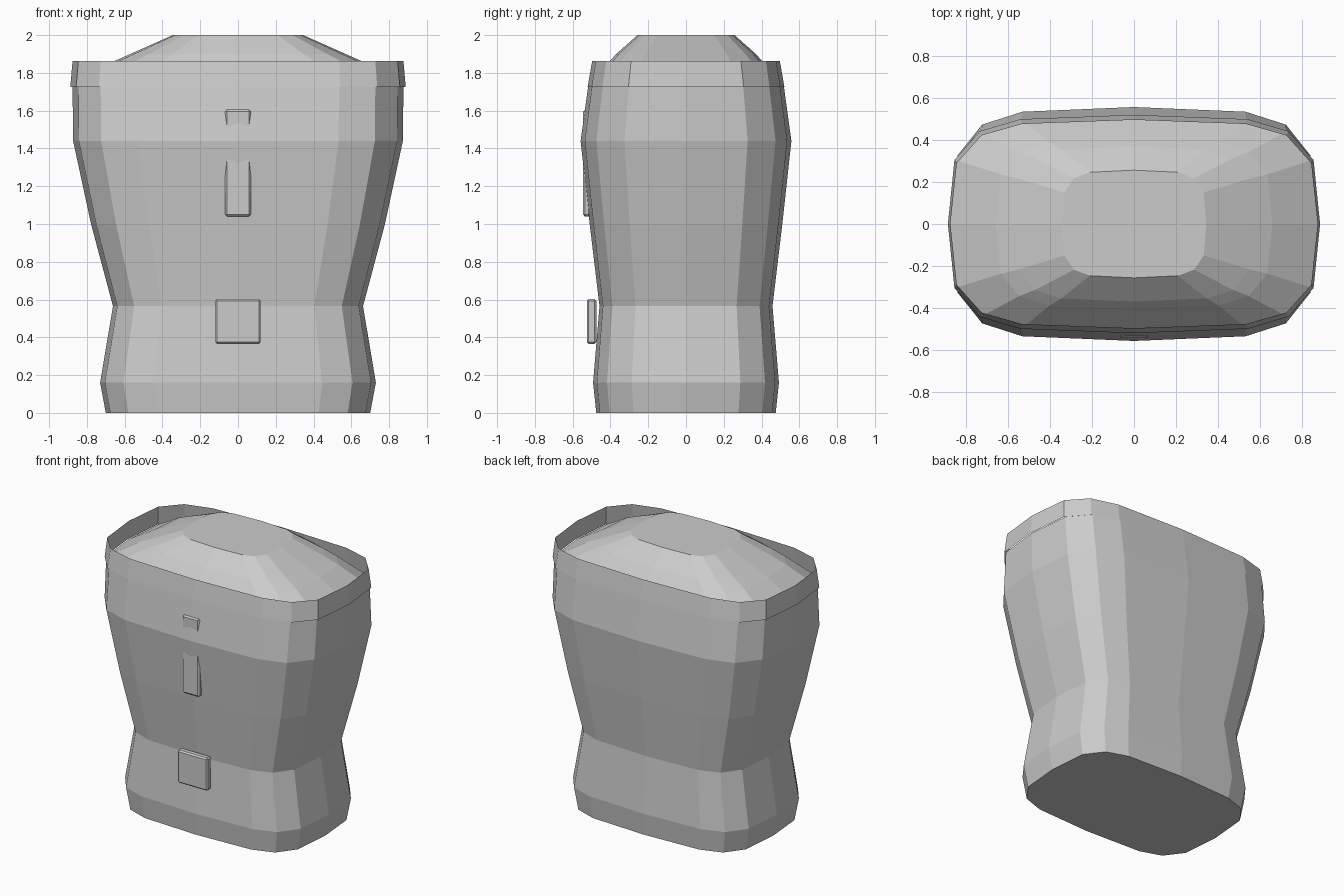
import bpy, bmesh

if "Cube" in bpy.data.objects:
    bpy.data.objects.remove(bpy.data.objects["Cube"])

# One quadrant of the rounded-rectangle cross-section (fractions of half width / half depth)
QUAD = [(1, 0), (0.965, 0.585), (0.83, 0.85), (0.61, 0.96), (0, 1)]


def section(hw, hd, z):
    q = [(x * hw, y * hd) for x, y in QUAD]
    half = q + [(-x, y) for x, y in q[-2::-1]]
    loop = half + [(x, -y) for x, y in half[-2:0:-1]]
    return [(x, y, z) for x, y in loop]


def loft(name, rings, cap_bottom=False, cap_top=False):
    bm = bmesh.new()
    loops = [[bm.verts.new(p) for p in section(*r)] for r in rings]
    n = len(loops[0])
    for a, b in zip(loops, loops[1:]):
        for i in range(n):
            j = (i + 1) % n
            bm.faces.new((a[i], a[j], b[j], b[i]))
    if cap_bottom:
        bm.faces.new(loops[0][::-1])
    if cap_top:
        bm.faces.new(loops[-1])
    mesh = bpy.data.meshes.new(name)
    bm.to_mesh(mesh)
    bm.free()
    ob = bpy.data.objects.new(name, mesh)
    bpy.context.collection.objects.link(ob)
    return ob


def plate(name, lo, hi, bevel):
    bpy.ops.mesh.primitive_cube_add(
        size=1, location=[(a + b) / 2 for a, b in zip(lo, hi)])
    ob = bpy.context.object
    ob.name = name
    ob.scale = [b - a for a, b in zip(lo, hi)]
    bpy.ops.object.transform_apply(location=False, rotation=False, scale=True)
    m = ob.modifiers.new("edge_bevel", 'BEVEL')
    m.width = bevel
    m.segments = 1
    return ob


# Torso shell with its domed shoulder top: (half width, half depth, height)
loft("torso", [
    (0.70, 0.475, 0.0), (0.73, 0.492, 0.16), (0.662, 0.458, 0.565),
    (0.778, 0.51, 1.0), (0.873, 0.558, 1.44), (0.876, 0.518, 1.73),
    (0.66, 0.405, 1.86), (0.57, 0.37, 1.90), (0.345, 0.257, 2.0),
], cap_bottom=True, cap_top=True)

# Thin open collar band standing above the shoulder edge
loft("collar", [(0.888, 0.521, 1.725), (0.876, 0.497, 1.862)])

# Front plates
plate("chest_strip", (-0.068, -0.545, 1.04), (0.068, -0.505, 1.605), 0.01)
plate("belt_buckle", (-0.12, -0.525, 0.365), (0.12, -0.475, 0.603), 0.01)
